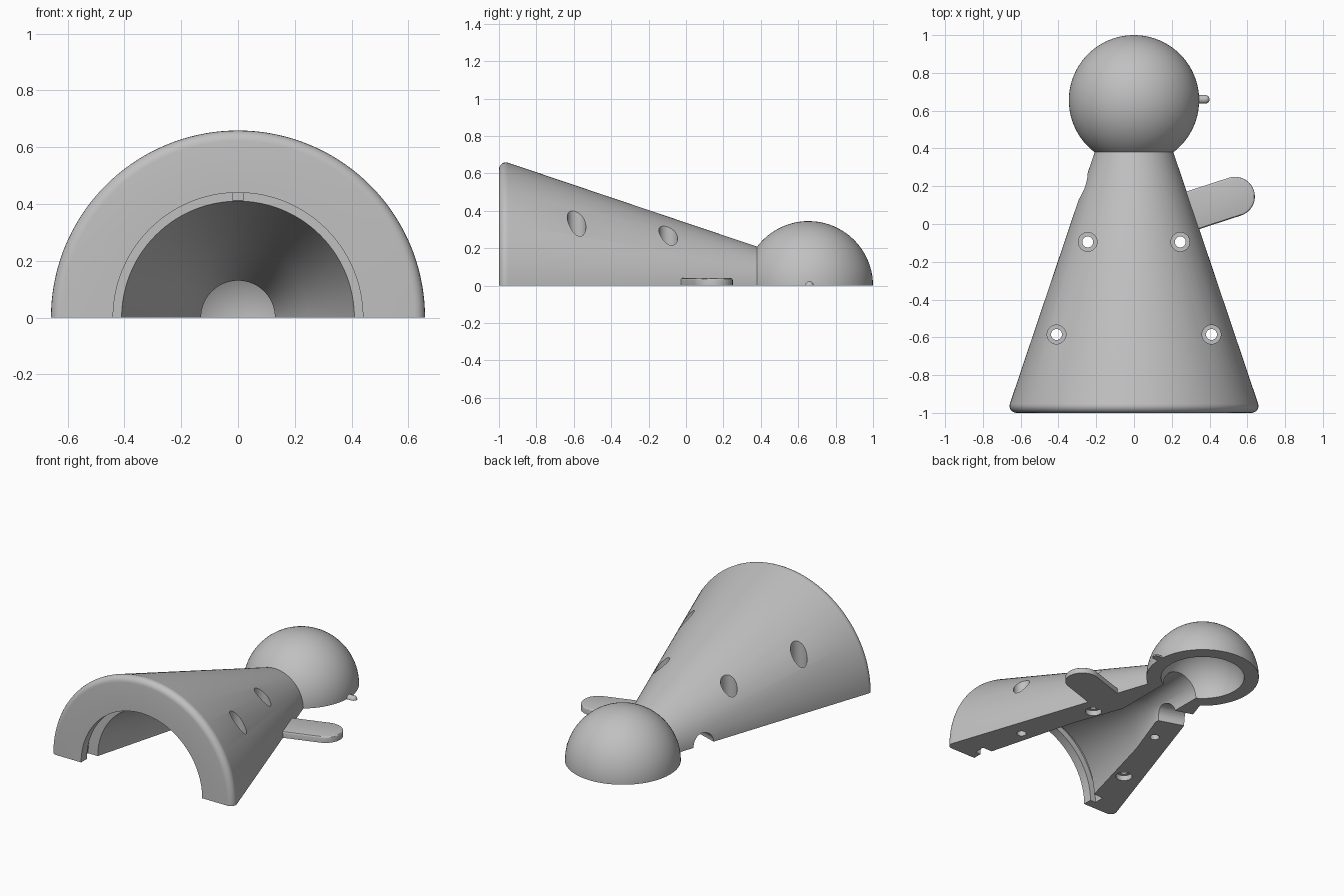
import bpy, bmesh, math
from mathutils import Matrix, Vector

if "Cube" in bpy.data.objects:
    bpy.data.objects.remove(bpy.data.objects["Cube"])

grey = bpy.data.materials.new("plain grey")
grey.diffuse_color = (0.53, 0.53, 0.53, 1)
grey.use_nodes = True
grey.node_tree.nodes["Principled BSDF"].inputs["Base Color"].default_value = grey.diffuse_color


def add_object(name, bm):
    bmesh.ops.remove_doubles(bm, verts=bm.verts, dist=1e-5)
    bmesh.ops.recalc_face_normals(bm, faces=bm.faces)
    me = bpy.data.meshes.new(name)
    bm.to_mesh(me)
    bm.free()
    ob = bpy.data.objects.new(name, me)
    bpy.context.collection.objects.link(ob)
    me.materials.append(grey)
    return ob


def half_revolve(name, profile, steps):
    """Sweep a closed (radius, y) outline half a turn around y, capped at z = 0."""
    bm = bmesh.new()
    rings = []
    for i in range(steps + 1):
        a = math.pi * i / steps
        rings.append([bm.verts.new((r * math.cos(a), y, r * math.sin(a))) for r, y in profile])
    n = len(profile)
    for a, b in zip(rings, rings[1:]):
        for j in range(n):
            k = (j + 1) % n
            if profile[j][0] < 1e-6 and profile[k][0] < 1e-6:
                continue
            bm.faces.new((a[j], a[k], b[k], b[j]))
    bm.faces.new(rings[0])
    bm.faces.new(rings[-1])
    return add_object(name, bm)


def arc(cy, radius, a0, a1, n, cr=0.0):
    """Arc as (radius, y) points; angle 0 points outward, 90 points to +y."""
    pts = []
    for i in range(n + 1):
        a = math.radians(a0 + (a1 - a0) * i / n)
        pts.append((max(0.0, cr + radius * math.cos(a)), cy + radius * math.sin(a)))
    return pts


def cylinder(radius, p0, p1, sides=32):
    p0, p1 = Vector(p0), Vector(p1)
    d = p1 - p0
    bm = bmesh.new()
    m = Matrix.Translation((p0 + p1) / 2) @ d.to_track_quat('Z', 'Y').to_matrix().to_4x4()
    bmesh.ops.create_cone(bm, cap_ends=True, segments=sides, radius1=radius,
                          radius2=radius, depth=d.length, matrix=m)
    return add_object("cutter", bm)


def cut(target, cutter):
    cutter.hide_render = True
    mod = target.modifiers.new("cut", 'BOOLEAN')
    mod.operation = 'DIFFERENCE'
    mod.solver = 'EXACT'
    mod.object = cutter
    bpy.context.view_layer.objects.active = target
    bpy.ops.object.modifier_apply(modifier=mod.name)
    bpy.data.objects.remove(cutter)


# Hollow half shell: flared body with rounded rim, ball head, stepped bore
head_y, head_r, cavity_r, bore_r = 0.655, 0.345, 0.255, 0.13
neck = math.degrees(math.asin((0.38 - head_y) / head_r))
mouth = math.degrees(math.acos(bore_r / cavity_r))
profile = [(0.44, -1.0)]
profile += arc(-0.963, 0.037, -90, 18, 6, cr=0.622)
profile += arc(head_y, head_r, neck, 90, 32)
profile += arc(head_y, cavity_r, 90, -mouth, 28)
profile += [(bore_r, 0.05), (0.247, -0.27), (0.41, -0.87),
            (0.48, -0.87), (0.48, -0.94), (0.44, -0.94)]
body = half_revolve("hollow_body", profile, 72)

# Vertical screw holes with wide tops; opposite corners also have a recess below
for side in (-1, 1):
    for x, y, recess in ((0.245, -0.095, side > 0), (0.41, -0.585, side < 0)):
        x *= side
        cut(body, cylinder(0.029, (x, y, -0.1), (x, y, 0.8)))
        cut(body, cylinder(0.05, (x, y, 0.12), (x, y, 0.8)))
        if recess:
            cut(body, cylinder(0.05, (x, y, -0.1), (x, y, 0.035)))

# Arm socket through the left wall
cut(body, cylinder(0.075, (-0.08, 0.14, 0), (-0.45, 0.26, 0)))

# Flat arm with a round end
bm = bmesh.new()
w, thick, tilt = 0.105, 0.04, math.radians(18)
outline = [(-0.35, w), (-0.35, -w)]
outline += [(w * math.cos(t), w * math.sin(t))
            for t in (math.pi * (i / 20 - 0.5) for i in range(21))]
base = bm.faces.new([bm.verts.new((u, v, 0)) for u, v in outline])
top = bmesh.ops.extrude_face_region(bm, geom=[base], use_keep_orig=True)["geom"]
top_verts = [g for g in top if isinstance(g, bmesh.types.BMVert)]
bmesh.ops.translate(bm, verts=top_verts, vec=(0, 0, thick))
rim = [e for e in bm.edges if all(v.co.z > 0.03 for v in e.verts)]
bmesh.ops.bevel(bm, geom=rim, offset=0.01, segments=3, profile=0.5, affect='EDGES')
bm.transform(Matrix.Translation((0.535, 0.145, 0)) @ Matrix.Rotation(tilt, 4, 'Z'))
arm = add_object("arm", bm)

# Small round-ended peg on the side of the head
peg = half_revolve("head_peg", [(0, 0.3), (0.023, 0.3)] + arc(0.377, 0.023, 0, 90, 8), 16)
peg.data.transform(Matrix.Translation((0, 0.66, 0)) @ Matrix.Rotation(-math.pi / 2, 4, 'Z'))

# Locking lug at the top of the rim groove
bm = bmesh.new()
bmesh.ops.create_cube(bm, size=1, matrix=Matrix.Translation((0, -0.905, 0.45))
                      @ Matrix.Diagonal((0.044, 0.08, 0.075, 1)))
lug = add_object("groove_lug", bm)

# Smooth shading with sharp edges kept
for ob in (body, arm, peg, lug):
    bpy.ops.object.select_all(action='DESELECT')
    ob.select_set(True)
    bpy.context.view_layer.objects.active = ob
    bpy.ops.object.shade_smooth_by_angle(angle=math.radians(30))
